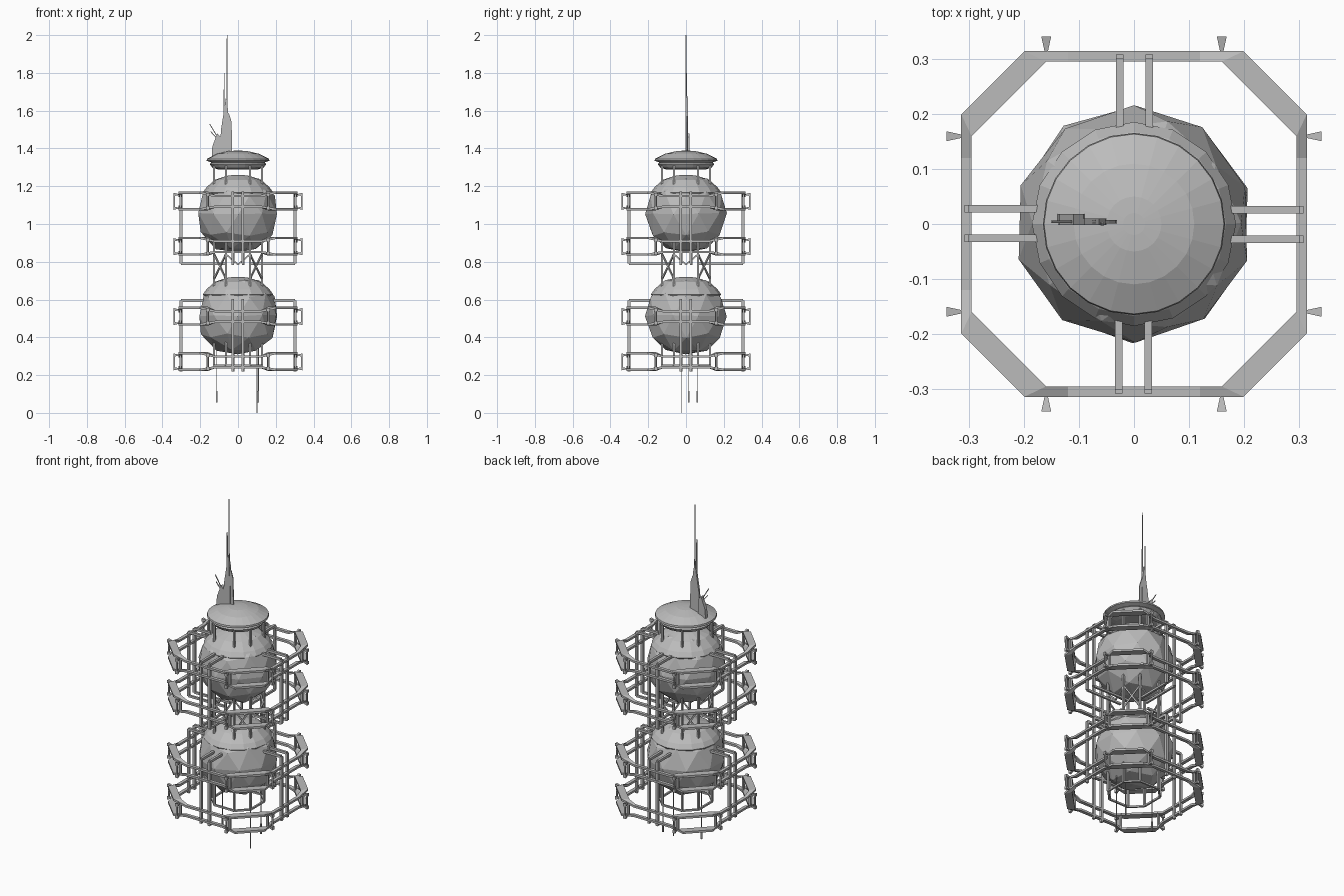
import bpy, bmesh, math, random
from mathutils import Vector, Matrix

cube = bpy.data.objects.get("Cube")
if cube:
    bpy.data.objects.remove(cube)
random.seed(4)

grey = bpy.data.materials.new("hull grey")
grey.use_nodes = True
grey.diffuse_color = (0.5, 0.5, 0.5, 1)
grey.node_tree.nodes["Principled BSDF"].inputs["Base Color"].default_value = (0.5, 0.5, 0.5, 1)


def finish(name, bm):
    bmesh.ops.recalc_face_normals(bm, faces=bm.faces)
    mesh = bpy.data.meshes.new(name)
    bm.to_mesh(mesh)
    bm.free()
    mesh.materials.append(grey)
    obj = bpy.data.objects.new(name, mesh)
    bpy.context.collection.objects.link(obj)
    return obj


def bar(bm, a, b, w, end=None, sides=4):
    """Straight strut from a to b, optionally flaring or tapering to width end."""
    a, b = Vector(a), Vector(b)
    d = b - a
    m = Matrix.Translation((a + b) / 2) @ d.to_track_quat('Z', 'Y').to_matrix().to_4x4()
    m = m @ Matrix.Rotation(math.pi / sides, 4, 'Z')
    k = 0.5 / math.cos(math.pi / sides)
    bmesh.ops.create_cone(bm, cap_ends=True, segments=sides, radius1=w * k,
                          radius2=(w if end is None else end) * k, depth=d.length, matrix=m)


def lathe(bm, profile, steps, z0=0):
    rings = []
    for r, z in profile:
        rings.append([bm.verts.new((r * math.cos(i * math.tau / steps),
                                    r * math.sin(i * math.tau / steps), z + z0))
                      for i in range(steps)])
    for p, q in zip(rings, rings[1:]):
        for i in range(steps):
            j = (i + 1) % steps
            bm.faces.new((p[i], p[j], q[j], q[i]))
    bm.faces.new(rings[0][::-1])
    bm.faces.new(rings[-1])


def turn(k, x, y, z):
    """Rotate a point by k quarter turns about the vertical axis."""
    return Matrix.Rotation(k * math.pi / 2, 4, 'Z') @ Vector((x, y, z))


def plate(bm, outline, y, thick):
    """Flat silhouette in the xz plane."""
    front = [bm.verts.new((x, y - thick / 2, z)) for x, z in outline]
    back = [bm.verts.new((x, y + thick / 2, z)) for x, z in outline]
    bm.faces.new(front)
    bm.faces.new(back[::-1])
    for i in range(len(front)):
        j = (i + 1) % len(front)
        bm.faces.new((front[i], back[i], back[j], front[j]))


# Faceted pressure spheres with a stepped crown
for name, zc in (("lower", 0.515), ("upper", 1.055)):
    bm = bmesh.new()
    bmesh.ops.create_icosphere(bm, subdivisions=2, radius=0.217,
                               matrix=Matrix.Translation((0, 0, zc)))
    for v in bm.verts:
        v.co += Vector([random.uniform(-0.004, 0.004) for _ in range(3)])
        v.co.z = min(max(v.co.z, zc - 0.205), zc + 0.2)
    finish(name + "_sphere", bm)
    bm = bmesh.new()
    lathe(bm, [(0.17, 0.09), (0.186, 0.112), (0.168, 0.138), (0.125, 0.178),
               (0.06, 0.2), (0.02, 0.205)], 16, zc)
    finish(name + "_sphere_crown", bm)

# Octagonal ring rails: slim on the sides, wide on the corners, pinched mid-side
ring_heights = (0.27, 0.51, 0.88, 1.12)


def rail(bm, z, lift):
    loops = [[], [], [], []]
    thick = 0.012
    for k in range(4):
        for x, xi, dz in ((-0.2, -0.16, lift), (-0.12, -0.12, 0), (0.12, 0.12, 0), (0.2, 0.16, lift)):
            top = z + dz
            for loop, px, py, pz in zip(loops, (x, x, xi, xi), (-0.315, -0.315, -0.296, -0.296),
                                        (top, top + thick, top + thick, top)):
                loop.append(bm.verts.new(turn(k, px, py, pz)))
    n = len(loops[0])
    for s in range(4):
        p, q = loops[s], loops[(s + 1) % 4]
        for i in range(n):
            j = (i + 1) % n
            bm.faces.new((p[i], p[j], q[j], q[i]))


for n, zc in enumerate(ring_heights):
    bm = bmesh.new()
    rail(bm, zc + 0.022, 0.018)
    rail(bm, zc - 0.034, -0.014)
    finish("ring_rails_%d" % (n + 1), bm)

    # Posts tying the two rails together and outrigger brackets
    bm = bmesh.new()
    for k in range(4):
        for x in (-0.16, 0.16):
            bar(bm, turn(k, x, -0.305, zc - 0.04), turn(k, x, -0.305, zc + 0.04), 0.012)
            for s in (-1, 1):
                bar(bm, turn(k, x, -0.312, zc + s * 0.036),
                    turn(k, x, -0.342, zc + s * 0.036), 0.005, 0.018)
            bar(bm, turn(k, x, -0.337, zc - 0.036), turn(k, x, -0.337, zc + 0.036), 0.008)
    finish("ring_brackets_%d" % (n + 1), bm)

# Paired upright frames joining rings to spheres on all four sides
for name, low, high, foot in (("lower", 0.22, 0.595, None), ("upper", 0.79, 1.165, 0.07)):
    bm = bmesh.new()
    for k in range(4):
        for x in (-0.028, 0.026):
            bar(bm, turn(k, x, -0.302, low), turn(k, x, -0.302, high), 0.014)
            bar(bm, turn(k, x, -0.302, high), turn(k, x, -0.15, high), 0.014)
            if foot:
                bar(bm, turn(k, x, -0.302, low), turn(k, x, -foot, low), 0.012)
    finish(name + "_upright_frames", bm)

# Eight-post collars under, between and above the spheres
bm = bmesh.new()
for low, high in ((0.25, 0.42), (0.67, 0.96), (1.2, 1.31)):
    for k in range(4):
        for x in (-0.064, 0.064):
            bar(bm, turn(k, x, -0.126, low), turn(k, x, -0.126, high), 0.011)
finish("collar_posts", bm)

# Crossed braces between the spheres
bm = bmesh.new()
for k in range(4):
    a, b = (0.064, -0.126), (0.126, -0.064)
    for p, q in ((a, b), (b, a)):
        bar(bm, turn(k, *p, 0.71), turn(k, *q, 0.84), 0.008)
    for s in (-1, 1):
        bar(bm, turn(k, 0, -0.126, 0.785), turn(k, s * 0.064, -0.126, 0.84), 0.008)
finish("cross_braces", bm)

# Lower collar hoop
bm = bmesh.new()
for k in range(4):
    bar(bm, turn(k, -0.064, -0.126, 0.25), turn(k, 0.064, -0.126, 0.25), 0.01)
    bar(bm, turn(k, 0.064, -0.126, 0.25), turn(k, 0.126, -0.064, 0.25), 0.01)
finish("lower_collar_hoop", bm)

# Saucer deck
bm = bmesh.new()
lathe(bm, [(0.1, 1.288), (0.135, 1.297), (0.15, 1.317), (0.14, 1.326), (0.166, 1.335),
           (0.164, 1.345), (0.11, 1.372), (0.05, 1.386), (0.02, 1.388)], 24)
finish("saucer_deck", bm)

# Spire fins on the deck
bm = bmesh.new()
plate(bm, [(-0.098, 1.36), (-0.05, 1.36), (-0.052, 1.6), (-0.064, 1.67), (-0.074, 1.6), (-0.09, 1.5)], 0.004, 0.012)
plate(bm, [(-0.06, 1.36), (-0.03, 1.36), (-0.034, 1.54), (-0.046, 1.58), (-0.06, 1.6)], 0.004, 0.006)
plate(bm, [(-0.14, 1.34), (-0.09, 1.34), (-0.092, 1.46), (-0.11, 1.48), (-0.136, 1.41)], 0.008, 0.02)
finish("spire_fins", bm)

# Masts above and whip aerials below
bm = bmesh.new()
bar(bm, (-0.058, 0, 1.55), (-0.058, 0, 2.0), 0.006, 0.003)
bar(bm, (-0.073, 0.004, 1.5), (-0.073, 0.004, 1.8), 0.007, 0.004)
bar(bm, (-0.15, 0.004, 1.53), (-0.105, 0.004, 1.455), 0.004)
bar(bm, (-0.145, 0.004, 1.49), (-0.11, 0.004, 1.45), 0.004)
finish("masts", bm)
bm = bmesh.new()
for x, y, z in ((0.1, -0.025, 0), (-0.112, 0.015, 0.055), (0.108, 0.06, 0.055)):
    bar(bm, (x, y, z), (x, y, 0.4), 0.004)
    if z:
        bar(bm, (x, y, z), (x, y, z + 0.06), 0.007)
finish("whip_aerials", bm)
